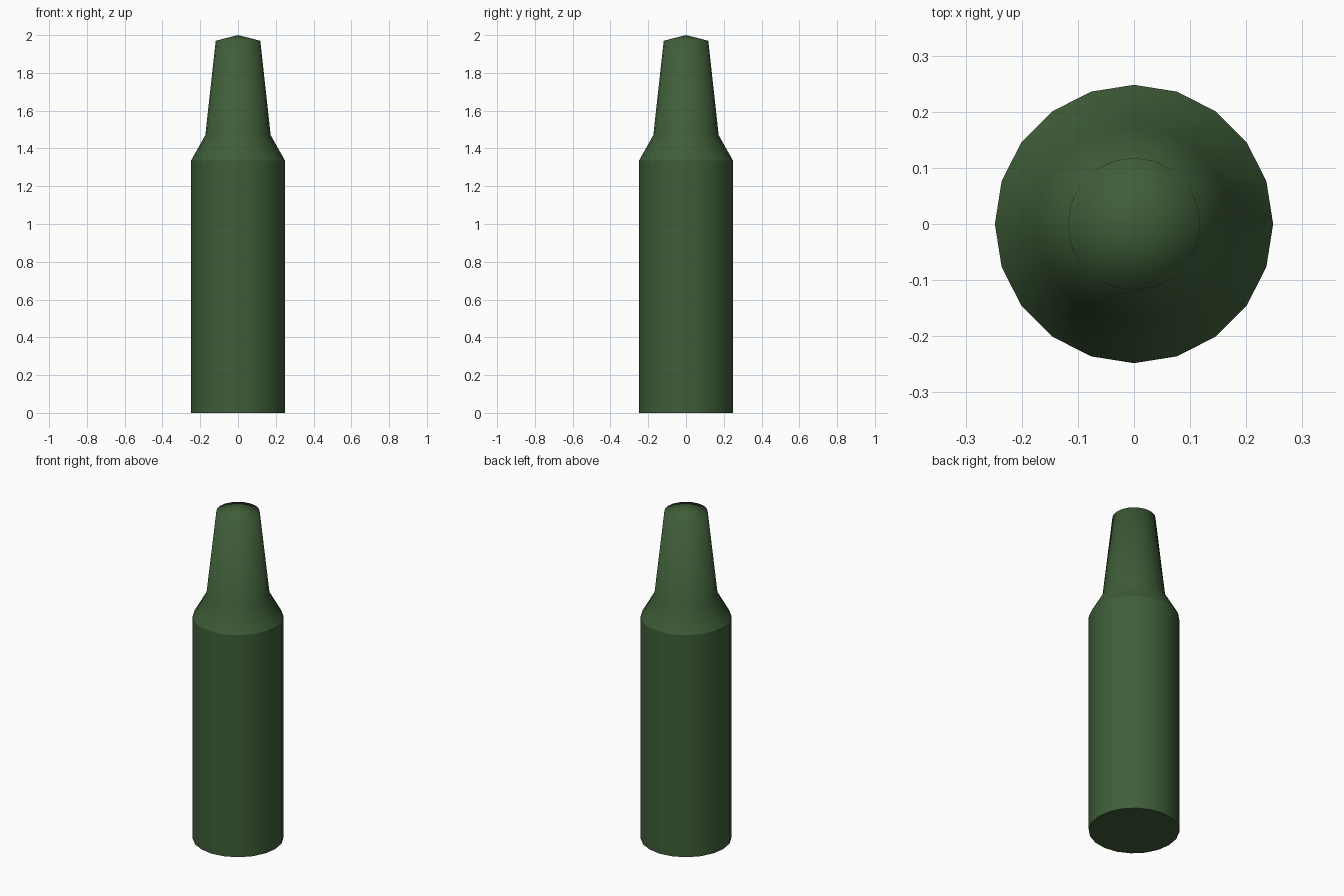
import bpy, bmesh
from math import cos, sin, pi

if "Cube" in bpy.data.objects:
    bpy.data.objects.remove(bpy.data.objects["Cube"])

SIDES = 20
# Bottle profile: (radius, height) from the base to the rim
PROFILE = [(0.248, 0.0), (0.248, 1.337), (0.173, 1.47), (0.118, 1.97)]
SHARP_RINGS = (0, 1)  # base edge and shoulder edge

bm = bmesh.new()
rings = [[bm.verts.new((r * cos(2 * pi * i / SIDES), r * sin(2 * pi * i / SIDES), z))
          for i in range(SIDES)] for r, z in PROFILE]

# Body, shoulder and neck walls
for low, high in zip(rings, rings[1:]):
    for i in range(SIDES):
        j = (i + 1) % SIDES
        bm.faces.new((low[i], low[j], high[j], high[i]))

# Flat base and shallow pointed cap
bm.faces.new(rings[0][::-1])
apex = bm.verts.new((0, 0, 2.0))
for i in range(SIDES):
    bm.faces.new((rings[-1][i], rings[-1][(i + 1) % SIDES], apex))

# Smooth shading, with crisp base and shoulder edges
for face in bm.faces:
    face.smooth = True
for k in SHARP_RINGS:
    for i in range(SIDES):
        bm.edges.get((rings[k][i], rings[k][(i + 1) % SIDES])).smooth = False

mesh = bpy.data.meshes.new("bottle")
bm.to_mesh(mesh)
bm.free()
bottle = bpy.data.objects.new("bottle", mesh)
bpy.context.collection.objects.link(bottle)

# Dark green glass colour
green = bpy.data.materials.new("green_glass")
green.diffuse_color = (0.05, 0.11, 0.04, 1)
green.use_nodes = True
green.node_tree.nodes["Principled BSDF"].inputs["Base Color"].default_value = green.diffuse_color
mesh.materials.append(green)
